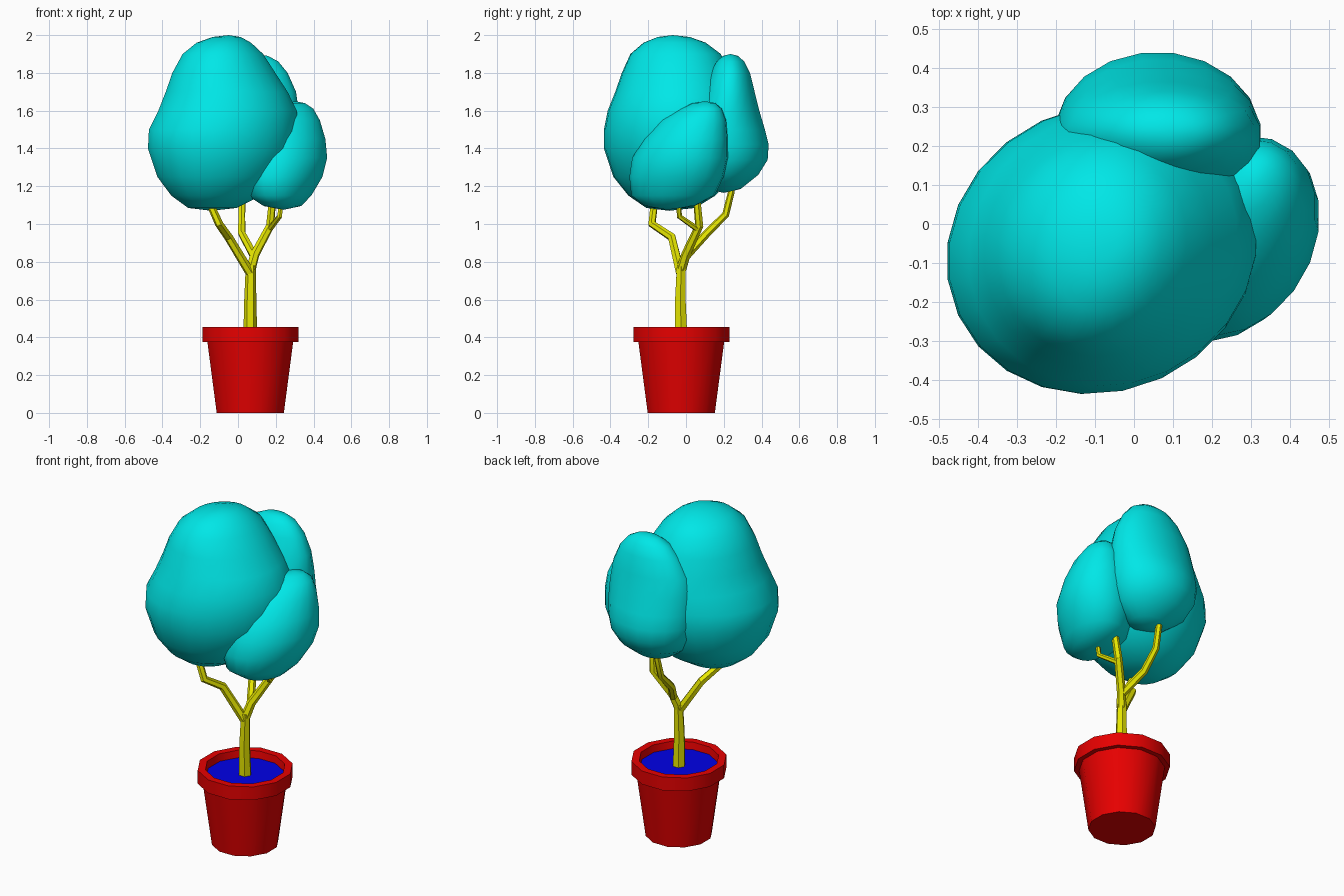
import bpy
import bmesh
import math

default_cube = bpy.data.objects.get("Cube")
if default_cube:
    bpy.data.objects.remove(default_cube, do_unlink=True)

POT_X, POT_Y = 0.065, -0.025


def make_material(name, colour):
    material = bpy.data.materials.new(name)
    material.use_nodes = True
    rgba = (*colour, 1)
    material.diffuse_color = rgba
    material.node_tree.nodes["Principled BSDF"].inputs["Base Color"].default_value = rgba
    return material


def add_object(name, data, material):
    obj = bpy.data.objects.new(name, data)
    bpy.context.collection.objects.link(obj)
    data.materials.append(material)
    return obj


def smooth(obj, degrees):
    bpy.ops.object.select_all(action="DESELECT")
    obj.select_set(True)
    bpy.context.view_layer.objects.active = obj
    bpy.ops.object.shade_smooth_by_angle(angle=math.radians(degrees))


def loft(name, rows, sides, material, degrees, skew=0):
    """Skin elliptical rings given as (z, centre x, centre y, radius x, radius y).

    A positive skew stretches the rings along the +x +y diagonal."""
    bm = bmesh.new()
    rings = []
    angles = [math.tau * (i + 0.5) / sides for i in range(sides)]
    for z, cx, cy, rx, ry in rows:
        rings.append([bm.verts.new((cx + rx * math.cos(a),
                                    cy + ry * math.sin(a + skew), z))
                      for a in angles])
    for low, high in zip(rings, rings[1:]):
        for i in range(sides):
            j = (i + 1) % sides
            bm.faces.new((low[i], low[j], high[j], high[i]))
    # Zero-radius rings collapse into poles
    bmesh.ops.remove_doubles(bm, verts=bm.verts, dist=0.0001)
    bmesh.ops.recalc_face_normals(bm, faces=bm.faces)
    mesh = bpy.data.meshes.new(name)
    bm.to_mesh(mesh)
    bm.free()
    smooth(add_object(name, mesh, material), degrees)


def lathe(name, profile, material):
    """Turn a (radius, z) profile around the pot axis."""
    rows = [(z, POT_X, POT_Y, r, r) for r, z in profile]
    loft(name, rows, 12, material, 35)


def limb(name, start_radius, end_radius, points, material):
    """Six-sided tapering tube along a path."""
    curve = bpy.data.curves.new(name + "_path", "CURVE")
    curve.dimensions = "3D"
    curve.bevel_depth = 1
    curve.bevel_resolution = 1
    curve.use_fill_caps = True
    spline = curve.splines.new("POLY")
    spline.points.add(len(points) - 1)
    for i, (point, co) in enumerate(zip(spline.points, points)):
        t = i / (len(points) - 1)
        point.co = (*co, 1)
        point.radius = start_radius + (end_radius - start_radius) * t
    helper = bpy.data.objects.new(name + "_path", curve)
    bpy.context.collection.objects.link(helper)
    bpy.context.view_layer.update()
    graph = bpy.context.evaluated_depsgraph_get()
    mesh = bpy.data.meshes.new_from_object(helper.evaluated_get(graph))
    bpy.data.objects.remove(helper, do_unlink=True)
    mesh.name = name
    mesh.materials.clear()
    smooth(add_object(name, mesh, material), 30)


red = make_material("pot red", (0.8, 0, 0))
blue = make_material("soil blue", (0, 0, 0.8))
yellow = make_material("bark yellow", (0.8, 0.8, 0))
teal = make_material("leaf teal", (0, 0.8, 0.8))

# Pot with an overhanging rim, and the soil inside it
lathe("pot", [(0, 0), (0.184, 0), (0.235, 0.375), (0.263, 0.375), (0.263, 0.455),
              (0.22, 0.455), (0.212, 0.39)], red)
lathe("soil", [(0.215, 0.412), (0, 0.412)], blue)

# Trunk and its branches
limb("trunk", 0.037, 0.027,
     [(POT_X, POT_Y, 0.4), (0.065, -0.03, 0.6), (0.068, -0.025, 0.78)], yellow)
limb("left_leaf_branch", 0.025, 0.019,
     [(0.065, -0.03, 0.74), (-0.05, -0.075, 0.93), (-0.1, -0.18, 1),
      (-0.14, -0.17, 1.09), (-0.15, -0.16, 1.2)], yellow)
limb("right_leaf_branch", 0.027, 0.018,
     [(0.068, -0.025, 0.76), (0.09, 0, 0.84), (0.17, 0.07, 0.99),
      (0.18, 0.06, 1.1), (0.19, 0.05, 1.2)], yellow)
limb("right_twig", 0.016, 0.013,
     [(0.165, 0.065, 0.97), (0.22, -0.035, 1.04), (0.235, -0.04, 1.16)], yellow)
limb("back_leaf_branch", 0.023, 0.016,
     [(0.085, 0, 0.83), (0.02, 0.11, 0.95), (0.02, 0.21, 1.05),
      (0.025, 0.24, 1.17), (0.03, 0.24, 1.25)], yellow)

# Large crown of leaves
loft("main_foliage", [
    (1.07, -0.14, -0.09, 0, 0),
    (1.085, -0.135, -0.08, 0.13, 0.13),
    (1.15, -0.115, -0.075, 0.24, 0.23),
    (1.25, -0.1, -0.07, 0.33, 0.315),
    (1.4, -0.085, -0.065, 0.395, 0.37),
    (1.5, -0.08, -0.065, 0.395, 0.37),
    (1.6, -0.055, -0.06, 0.37, 0.355),
    (1.7, -0.06, -0.055, 0.325, 0.32),
    (1.8, -0.075, -0.055, 0.275, 0.285),
    (1.9, -0.08, -0.055, 0.215, 0.24),
    (1.96, -0.075, -0.06, 0.145, 0.165),
    (1.99, -0.06, -0.065, 0.075, 0.085),
    (2, -0.05, -0.07, 0, 0)], 24, teal, 60, 0.08)

# Lower side clump
loft("side_foliage", [
    (1.075, 0.24, -0.1, 0, 0),
    (1.095, 0.235, -0.085, 0.1, 0.13),
    (1.15, 0.22, -0.07, 0.17, 0.22),
    (1.25, 0.23, -0.05, 0.22, 0.25),
    (1.35, 0.25, -0.03, 0.225, 0.255),
    (1.45, 0.26, 0, 0.205, 0.225),
    (1.55, 0.28, 0.04, 0.155, 0.175),
    (1.61, 0.3, 0.08, 0.1, 0.11),
    (1.64, 0.305, 0.095, 0.05, 0.06),
    (1.65, 0.305, 0.1, 0, 0)], 20, teal, 60, 0.2)

# Tall back clump
loft("back_foliage", [
    (1.165, 0.07, 0.2, 0, 0),
    (1.185, 0.065, 0.2, 0.11, 0.09),
    (1.26, 0.06, 0.205, 0.21, 0.18),
    (1.34, 0.06, 0.22, 0.25, 0.215),
    (1.42, 0.06, 0.225, 0.265, 0.215),
    (1.5, 0.062, 0.225, 0.265, 0.195),
    (1.6, 0.065, 0.225, 0.26, 0.165),
    (1.7, 0.07, 0.23, 0.24, 0.135),
    (1.8, 0.08, 0.235, 0.185, 0.105),
    (1.86, 0.085, 0.235, 0.13, 0.075),
    (1.89, 0.09, 0.235, 0.07, 0.04),
    (1.9, 0.09, 0.235, 0, 0)], 20, teal, 60)
